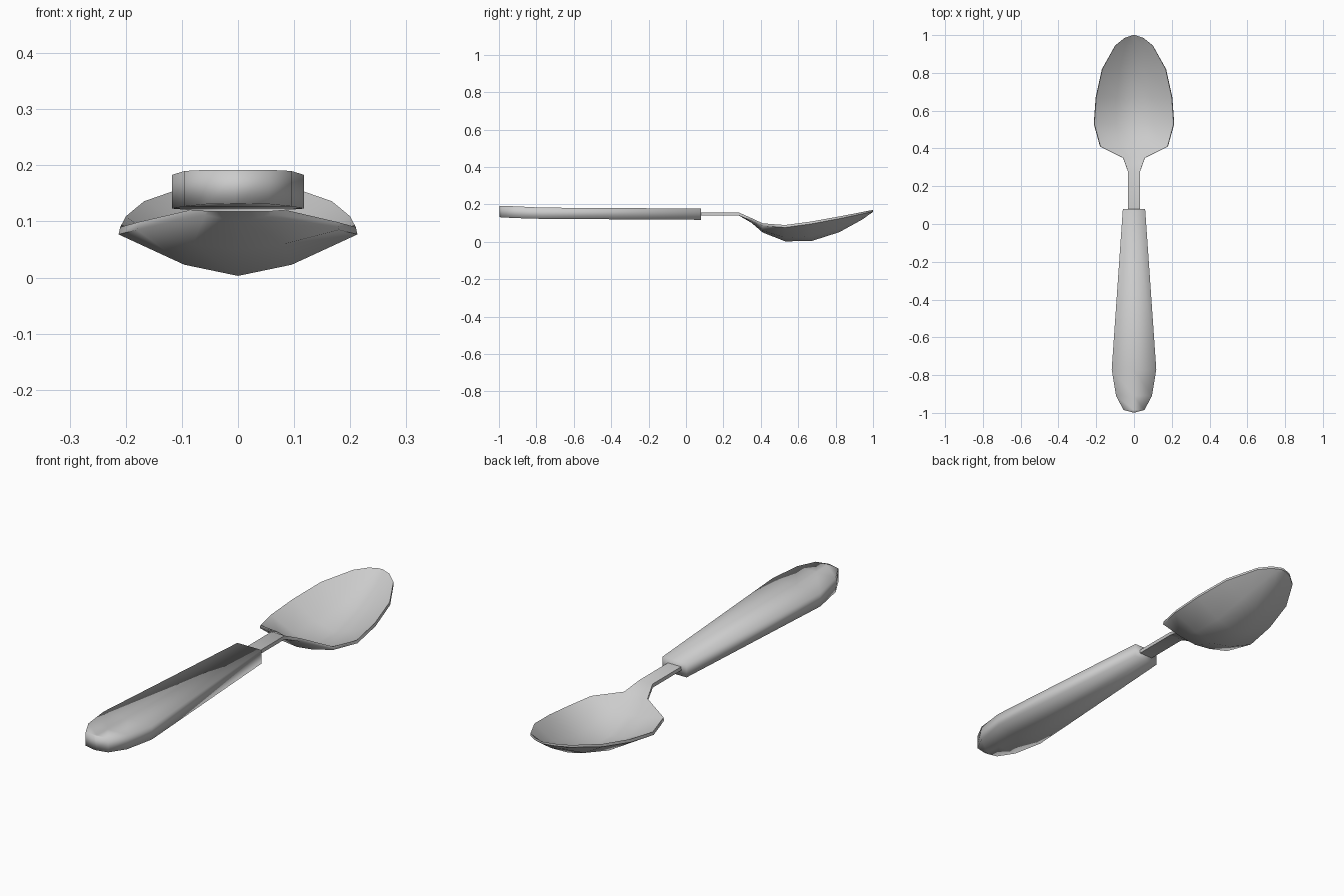
import bpy, bmesh, math

if "Cube" in bpy.data.objects:
    bpy.data.objects.remove(bpy.data.objects["Cube"])


def loft(name, rings, smooth_angle):
    """Skin a list of equal-length closed rings and cap both ends."""
    bm = bmesh.new()
    loops = [[bm.verts.new(p) for p in ring] for ring in rings]
    n = len(rings[0])
    for a, b in zip(loops, loops[1:]):
        for i in range(n):
            j = (i + 1) % n
            bm.faces.new((a[i], a[j], b[j], b[i]))
    bm.faces.new(loops[0])
    bm.faces.new(loops[-1])
    bmesh.ops.recalc_face_normals(bm, faces=bm.faces)
    mesh = bpy.data.meshes.new(name)
    bm.to_mesh(mesh)
    bm.free()
    obj = bpy.data.objects.new(name, mesh)
    bpy.context.collection.objects.link(obj)
    bpy.ops.object.select_all(action='DESELECT')
    obj.select_set(True)
    bpy.context.view_layer.objects.active = obj
    bpy.ops.object.shade_smooth_by_angle(angle=math.radians(smooth_angle))
    return obj


def bar_ring(y, w, z0, z1):
    """Rectangular section with a centre line on top and bottom."""
    return [(-w, y, z0), (0, y, z0), (w, y, z0),
            (w, y, z1), (0, y, z1), (-w, y, z1)]


def bowl_ring(y, w, rim, bottom, t):
    """Dished section: underside left to right, then inside right to left."""
    cols = [(-1, 0), (-.45, .73), (0, 1), (.45, .73), (1, 0)]
    low = [(w * x, y, rim + (bottom - rim) * d) for x, d in cols]
    top = [(x * .985, y, z + t) for x, y, z in reversed(low)]
    return low + top


# Handle: y, half width, underside, top
handle = [(-.998, .004, .132, .192), (-.985, .055, .131, .192),
          (-.91, .095, .127, .190), (-.77, .118, .123, .183),
          (.08, .059, .118, .178)]
handle_obj = loft("handle", [bar_ring(*s) for s in handle], 91)
# Crisp front end of the handle
sharp = (handle_obj.data.attributes.get("sharp_edge")
         or handle_obj.data.attributes.new("sharp_edge", 'BOOLEAN', 'EDGE'))
for e in handle_obj.data.edges:
    if all(handle_obj.data.vertices[v].co.y > .07 for v in e.vertices):
        sharp.data[e.index].value = True

# Neck and bowl: y, half width, rim underside, lowest point, thickness
bowl = [(.05, .033, .142, .142, .016), (.28, .033, .142, .142, .016),
        (.35, .058, .112, .102, .015), (.41, .18, .085, .050, .014),
        (.53, .213, .077, .003, .013), (.67, .203, .096, .004, .013),
        (.82, .17, .124, .052, .012), (.945, .10, .150, .121, .010),
        (.985, .05, .158, .150, .010), (1.0, .006, .161, .160, .009)]
loft("neck_and_bowl", [bowl_ring(*s) for s in bowl], 50)
